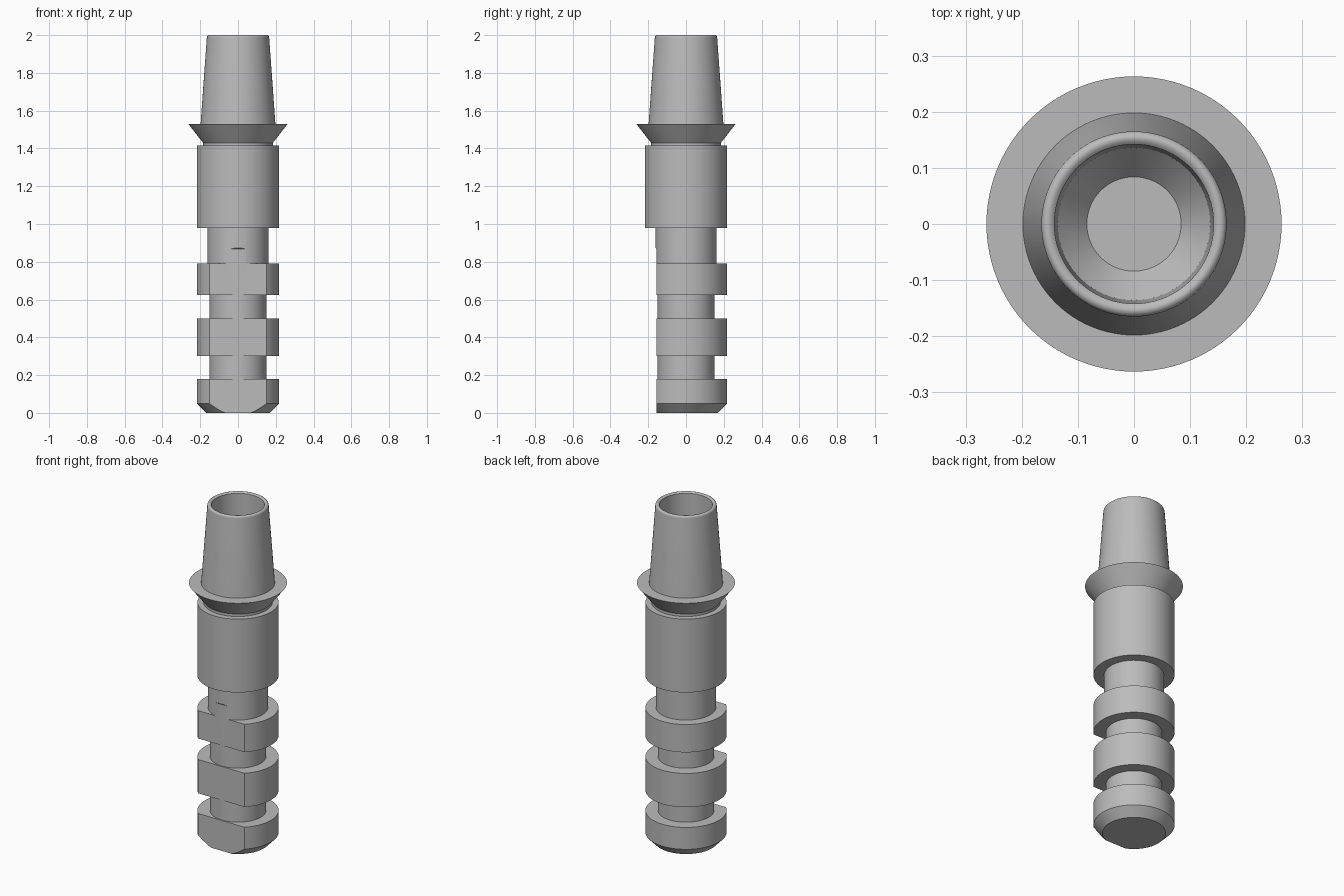
import bpy, bmesh, math

cube = bpy.data.objects.get("Cube")
if cube:
    bpy.data.objects.remove(cube, do_unlink=True)

SEGMENTS = 96
FLAT_Y = -0.156

metal = bpy.data.materials.new("grey_metal")
metal.use_nodes = True
GREY = (0.5, 0.5, 0.5, 1)
metal.diffuse_color = GREY
metal.node_tree.nodes["Principled BSDF"].inputs["Base Color"].default_value = GREY


def make_object(name, bm):
    bmesh.ops.recalc_face_normals(bm, faces=bm.faces)
    mesh = bpy.data.meshes.new(name)
    bm.to_mesh(mesh)
    bm.free()
    obj = bpy.data.objects.new(name, mesh)
    mesh.materials.append(metal)
    bpy.context.collection.objects.link(obj)
    return obj


def lathe(name, profile):
    """Revolve (radius, height) points around the z axis."""
    bm = bmesh.new()
    verts = [bm.verts.new((r, 0, z)) for r, z in profile]
    edges = [bm.edges.new(pair) for pair in zip(verts, verts[1:])]
    bmesh.ops.spin(bm, geom=verts + edges, cent=(0, 0, 0), axis=(0, 0, 1),
                   angle=math.tau, steps=SEGMENTS, use_duplicate=False)
    bmesh.ops.remove_doubles(bm, verts=bm.verts, dist=0.0001)
    return make_object(name, bm)


def select_only(obj):
    bpy.ops.object.select_all(action='DESELECT')
    obj.select_set(True)
    bpy.context.view_layer.objects.active = obj


# Grooved shank: chamfered foot, three collars and a plain neck
FOOT, COLLAR, GROOVE, NECK = 0.17, 0.218, 0.151, 0.161
shank = lathe("grooved_shank", [
    (0, 0), (FOOT, 0), (COLLAR, 0.05), (COLLAR, 0.18),
    (GROOVE, 0.18), (GROOVE, 0.3), (COLLAR, 0.3), (COLLAR, 0.5),
    (GROOVE, 0.5), (GROOVE, 0.625), (COLLAR, 0.625), (COLLAR, 0.79),
    (NECK, 0.79), (NECK, 0.98), (0, 0.98)])

# Flat milled along the front, ending in a sloped run-out on the neck
bm = bmesh.new()
side = [bm.verts.new((-0.5, y, z)) for y, z in
        [(FLAT_Y, -0.1), (FLAT_Y, 0.868), (-0.5, 1.212), (-0.5, -0.1)]]
face = bm.faces.new(side)
ext = bmesh.ops.extrude_face_region(bm, geom=[face])
bmesh.ops.translate(bm, vec=(1, 0, 0),
                    verts=[v for v in ext["geom"] if isinstance(v, bmesh.types.BMVert)])
cutter = make_object("flat_cutter", bm)
cutter.hide_render = True
cut = shank.modifiers.new("front_flat", 'BOOLEAN')
cut.operation = 'DIFFERENCE'
cut.solver = 'EXACT'
cut.object = cutter
select_only(shank)
bpy.ops.object.modifier_apply(modifier=cut.name)
bpy.data.objects.remove(cutter, do_unlink=True)

# Head: sleeve, flared flange, tapered post with rounded rim, and conical-seat bore
RIM = 0.012
rim_arc = [(0.153 + RIM * math.cos(a), 2 - RIM + RIM * math.sin(a))
           for a in (math.radians(d) for d in range(0, 91, 15))]
head = lathe("sleeve_and_tapered_post", [
    (NECK, 0.98), (COLLAR, 0.98), (COLLAR, 1.415), (0.185, 1.415),
    (0.185, 1.43), (0.263, 1.53), (0.198, 1.53)]
    + rim_arc
    + [(0.147, 1.998), (0.142, 1.993), (0.136, 1.25), (0.084, 1.19), (0, 1.19)])

for obj in (shank, head):
    select_only(obj)
    bpy.ops.object.shade_smooth_by_angle(angle=math.radians(30))
